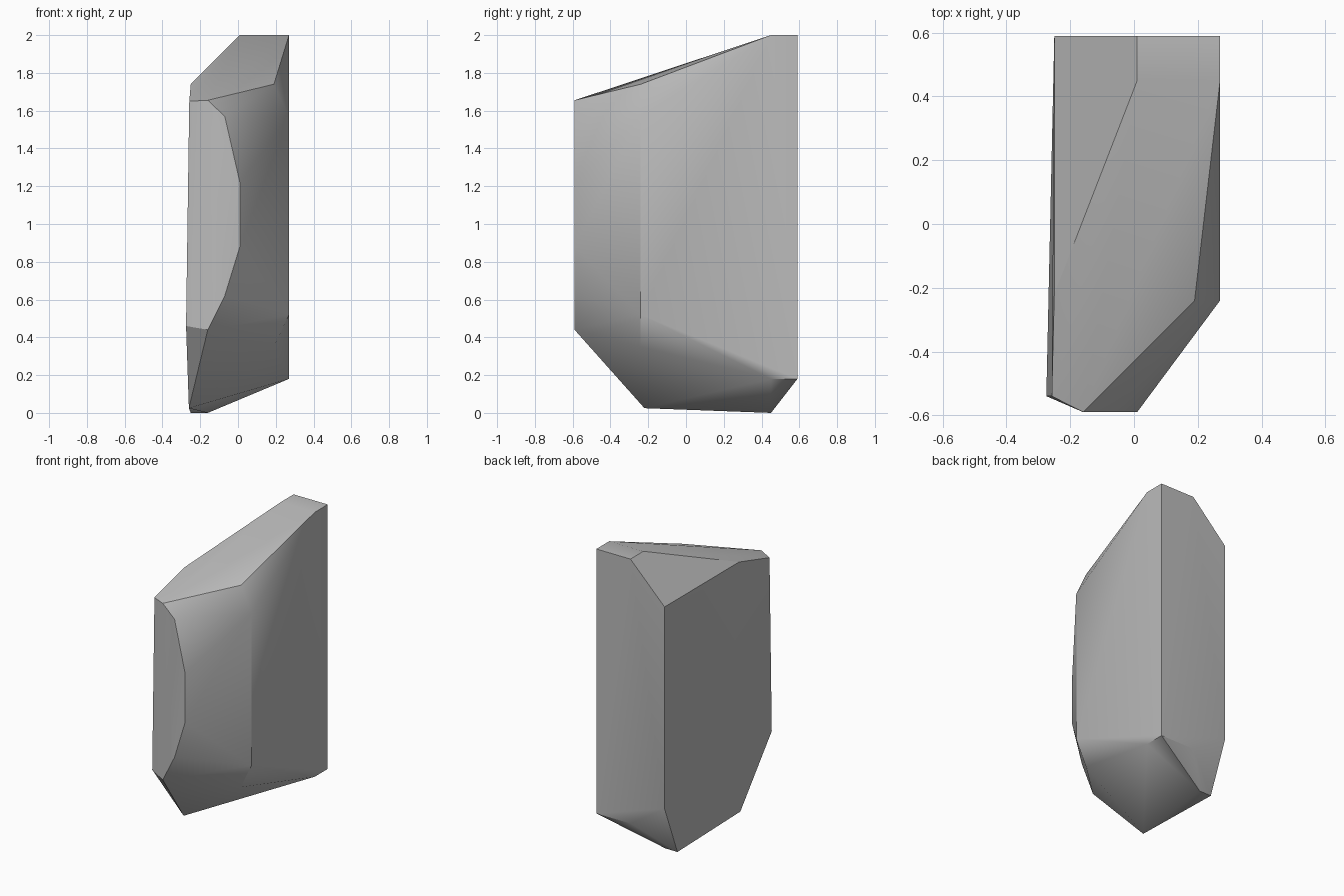
import bpy
import bmesh
import math

default_cube = bpy.data.objects.get("Cube")
if default_cube:
    bpy.data.objects.remove(default_cube, do_unlink=True)


def outline(axis, level, pairs):
    """Corners of a flat cut: pairs are the two other axes in x, y, z order."""
    corners = []
    for pair in pairs:
        corner = list(pair)
        corner.insert("xyz".index(axis), level)
        corners.append(corner)
    return corners


corners = []

# Front facet, with its bevelled right strip
corners += outline("y", -0.59, [(-0.16, 1.655), (-0.07, 1.57), (0.01, 1.22),
                                (0.01, 0.88), (-0.07, 0.62), (-0.16, 0.44)])
corners += outline("y", -0.54, [(-0.258, 1.65), (-0.275, 0.46)])

# Large left wall and the bevel corners beside it
corners += outline("x", 0.27, [(-0.24, 1.57), (0.45, 2), (0.59, 2),
                               (0.59, 0.18), (0.45, 0.18), (-0.24, 0.52)])
corners += outline("y", -0.24, [(0.19, 1.74), (0.19, 0.35)])

# Flat tip at the back of the sloping top
corners += outline("x", 0.01, [(0.45, 2), (0.59, 2), (0.59, 0.18)])

# Large right wall
corners += outline("x", -0.25, [(0.59, 1.74), (-0.22, 1.74),
                                (0.45, 0), (0.59, 0.35)])

# Underside ridge
corners += [(-0.26, -0.22, 0.025), (-0.16, 0.45, 0)]

# Wrap the cuts into one faceted stone
bm = bmesh.new()
for corner in corners:
    bm.verts.new(corner)
hull = bmesh.ops.convex_hull(bm, input=bm.verts)
loose = [v for v in bm.verts if not v.link_faces]
bmesh.ops.delete(bm, geom=loose, context="VERTS")
bmesh.ops.dissolve_limit(bm, angle_limit=math.radians(1.5),
                         verts=bm.verts, edges=bm.edges)
bmesh.ops.recalc_face_normals(bm, faces=bm.faces)
mesh = bpy.data.meshes.new("rock")
bm.to_mesh(mesh)
bm.free()

# Plain grey stone
stone = bpy.data.materials.new("grey stone")
stone.use_nodes = True
grey = (0.5, 0.5, 0.5, 1)
stone.diffuse_color = grey
stone.node_tree.nodes["Principled BSDF"].inputs["Base Color"].default_value = grey
mesh.materials.append(stone)

rock = bpy.data.objects.new("rock", mesh)
bpy.context.collection.objects.link(rock)
bpy.context.view_layer.objects.active = rock
rock.select_set(True)
bpy.ops.object.shade_smooth_by_angle(angle=math.radians(30))
